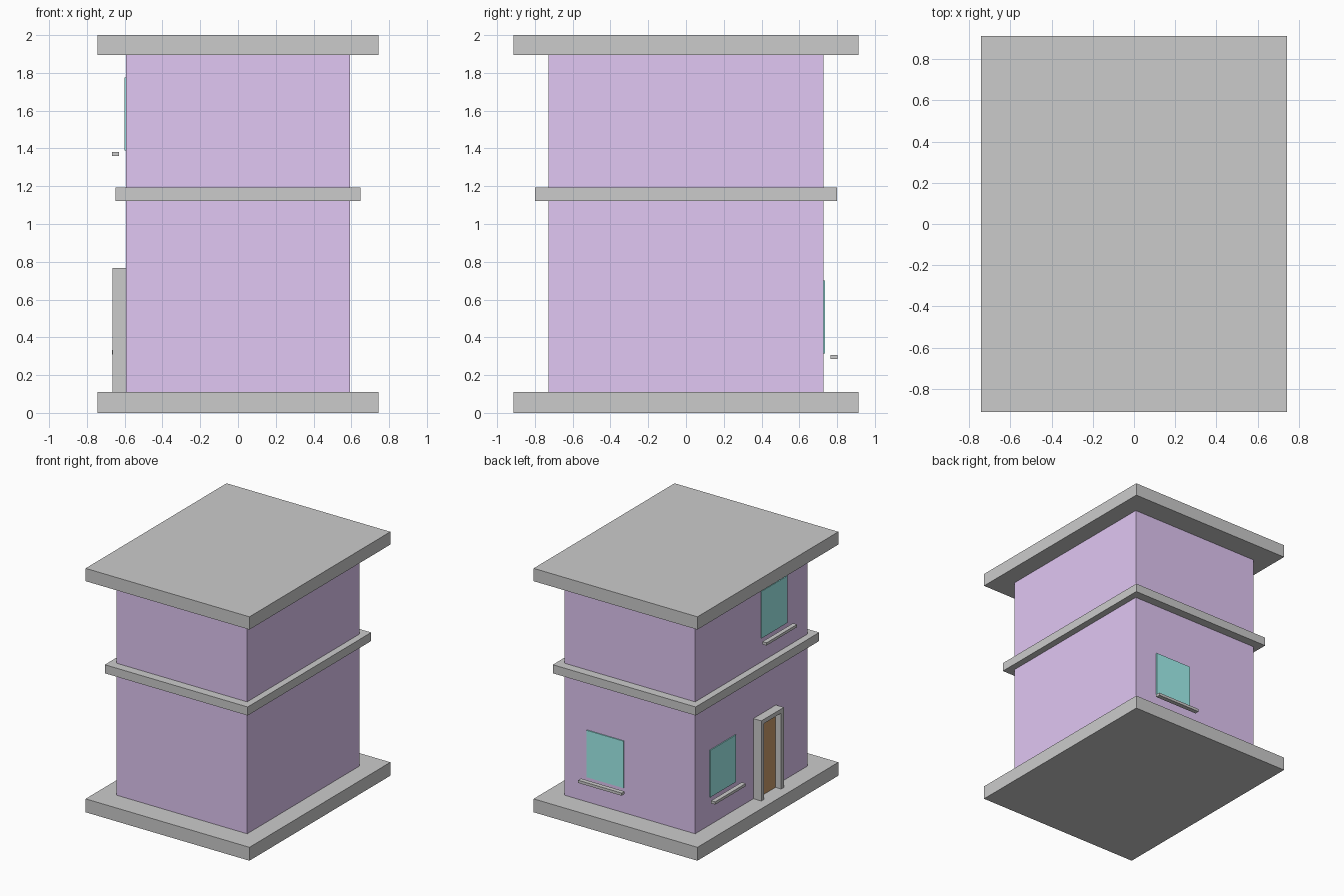
import bpy, bmesh
from math import pi

if "Cube" in bpy.data.objects:
    bpy.data.objects.remove(bpy.data.objects["Cube"])


def material(name, rgb):
    m = bpy.data.materials.new(name)
    m.diffuse_color = (*rgb, 1)
    m.use_nodes = True
    m.node_tree.nodes["Principled BSDF"].inputs["Base Color"].default_value = m.diffuse_color
    return m


PURPLE = material("wall_purple", (0.75, 0.57, 0.90))
TEAL = material("glass_teal", (0.36, 0.88, 0.86))
BROWN = material("door_brown", (0.60, 0.34, 0.15))


def finish(name, bm, loc=(0, 0, 0), turn=0, mat=None):
    bmesh.ops.recalc_face_normals(bm, faces=bm.faces)
    mesh = bpy.data.meshes.new(name)
    bm.to_mesh(mesh)
    bm.free()
    ob = bpy.data.objects.new(name, mesh)
    ob.location = loc
    ob.rotation_euler.z = turn
    if mat:
        mesh.materials.append(mat)
    bpy.context.collection.objects.link(ob)
    return ob


def panel(name, outline, y0, y1, loc, turn, mat=None, rim=None):
    """Extrude an x-z outline from y0 to y1; rim leaves only a border."""
    bm = bmesh.new()
    face = bm.faces.new([bm.verts.new((x, y0, z)) for x, z in outline])
    if rim:
        bmesh.ops.inset_region(bm, faces=[face], thickness=rim)
        bmesh.ops.delete(bm, geom=[face], context='FACES')
    out = bmesh.ops.extrude_face_region(bm, geom=bm.faces[:], use_keep_orig=True)
    verts = [v for v in out["geom"] if isinstance(v, bmesh.types.BMVert)]
    bmesh.ops.translate(bm, verts=verts, vec=(0, y1 - y0, 0))
    return finish(name, bm, loc, turn, mat)


def rect(w, z0, z1):
    return [(-w / 2, z0), (w / 2, z0), (w / 2, z1), (-w / 2, z1)]


def slab(name, hx, hy, z0, z1, mat=None):
    return panel(name, rect(2 * hx, z0, z1), -hy, hy, (0, 0, 0), 0, mat)


# Main block and its horizontal slabs
slab("base_slab", 0.743, 0.913, 0, 0.11)
slab("walls", 0.593, 0.728, 0.11, 1.895, PURPLE)
slab("floor_band", 0.648, 0.80, 1.122, 1.192)
slab("roof_slab", 0.743, 0.913, 1.895, 2)


# Windows: frame, glass and projecting sill
def window(name, loc, turn):
    w, h = 0.395, 0.445
    panel(name + "_frame", rect(w, 0, h), 0, 0.036, loc, turn, rim=0.03)
    panel(name + "_glass", rect(w - 0.06, 0.03, h - 0.03), 0, 0.008, loc, turn, TEAL)
    panel(name + "_sill", rect(w, 0, 0.022), 0.036, 0.073, loc, turn)


window("back_window", (0.22, 0.728, 0.285), 0)
window("lower_side_window", (-0.593, 0.375, 0.31), pi / 2)
window("upper_side_window", (-0.593, -0.29, 1.36), pi / 2)

# Doorway: surround open at the bottom, with a recessed door
door_loc = (-0.593, -0.172, 0.11)
a, b, top, t = 0.146, 0.111, 0.657, 0.035
surround = [(-a, 0), (-b, 0), (-b, top - t), (b, top - t),
            (b, 0), (a, 0), (a, top), (-a, top)]
panel("door_surround", surround, 0, 0.072, door_loc, pi / 2)
panel("door", rect(2 * b, 0, top - t), 0, 0.02, door_loc, pi / 2, BROWN)
